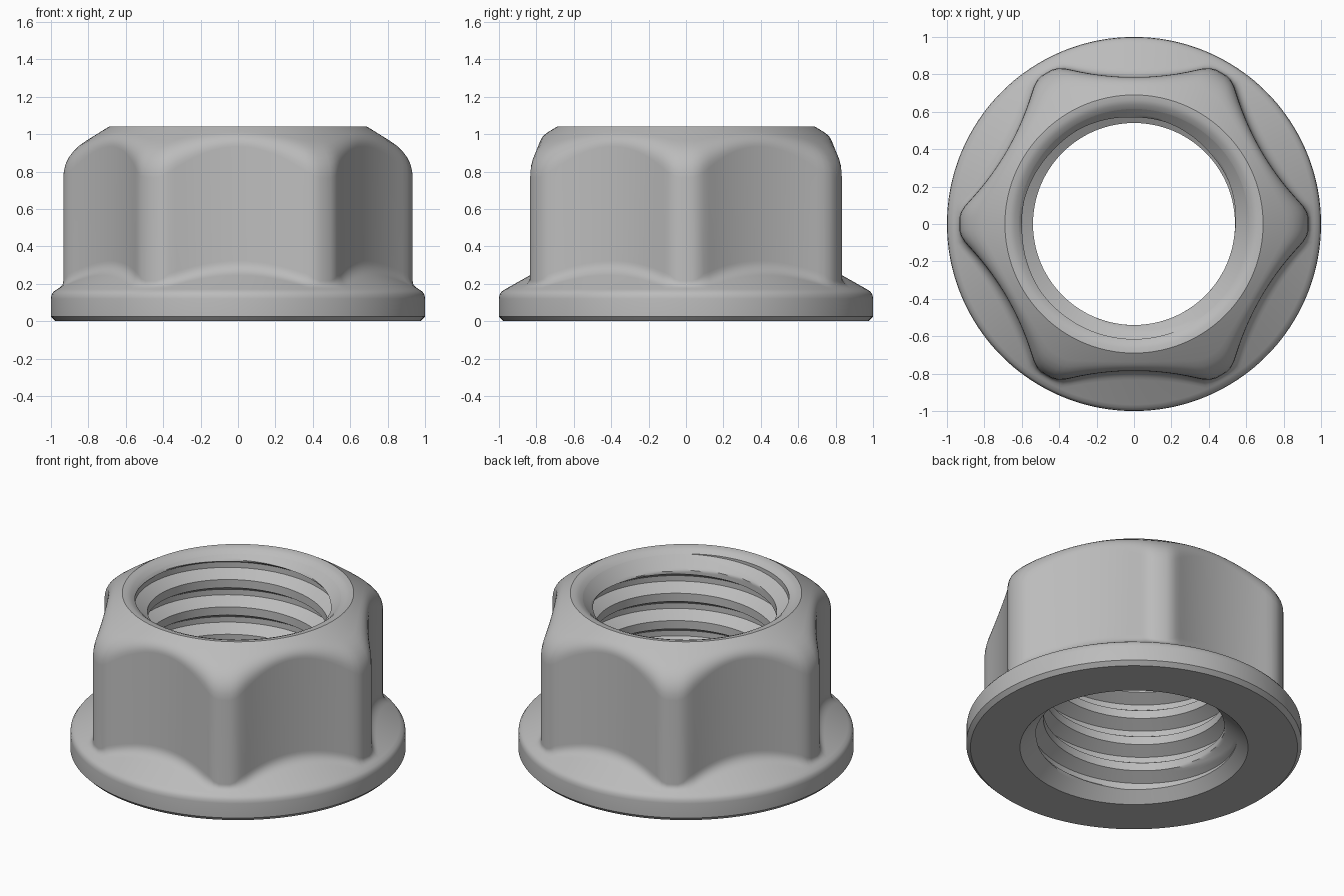
import bpy, bmesh
from math import sin, cos, tan, pi, sqrt, radians

cube = bpy.data.objects.get("Cube")
if cube:
    bpy.data.objects.remove(cube, do_unlink=True)

steel = bpy.data.materials.new("grey steel")
steel.use_nodes = True
steel.diffuse_color = (0.5, 0.5, 0.5, 1)
steel.node_tree.nodes["Principled BSDF"].inputs["Base Color"].default_value = (0.5, 0.5, 0.5, 1)

SEGMENTS = 180
MINOR, MAJOR, PITCH = 0.54, 0.615, 0.18   # thread
LOW, HIGH = 0.065, 1.01                   # ends of the threaded bore
TOP, TOP_RADIUS = 1.04, 0.69


def polar(r, angle, z):
    return (r * cos(angle), r * sin(angle), z)


def bezier(a, b, c, steps=6):
    for k in range(steps + 1):
        t = k / steps
        yield tuple((1 - t) ** 2 * p + 2 * t * (1 - t) * q + t * t * s
                    for p, q, s in zip(a, b, c))


def add_object(name, bm):
    bmesh.ops.remove_doubles(bm, verts=bm.verts, dist=0.0001)
    mesh = bpy.data.meshes.new(name)
    bm.to_mesh(mesh)
    bm.free()
    mesh.materials.append(steel)
    obj = bpy.data.objects.new(name, mesh)
    bpy.context.collection.objects.link(obj)
    bpy.ops.object.select_all(action='DESELECT')
    obj.select_set(True)
    bpy.context.view_layer.objects.active = obj
    bpy.ops.object.shade_smooth_by_angle(angle=radians(32))
    return obj


def hex_radius(angle):
    """Hexagon with slightly hollow sides and rounded corners."""
    local = (angle % (pi / 3)) - pi / 6
    hollow, middle = 0.35, 0.785
    t2 = max(tan(local) ** 2, 1e-6)
    y = (1 - sqrt(1 - 4 * hollow * middle * t2)) / (2 * hollow * t2)
    side, corner, blend = y / cos(local), 0.934, 0.04
    h = max(blend - abs(side - corner), 0) / blend
    return min(side, corner) - h * h * blend / 4


def outer_profile(angle):
    """Section of the body from the top lip, over the outside, to the bottom."""
    r = hex_radius(angle)
    pts = [(MAJOR, HIGH), (0.638, 1.029), (0.663, 1.038), (TOP_RADIUS, TOP)]
    # Domed chamfer running into the wall
    edge = TOP - 0.62 * (r - TOP_RADIUS)
    d = 0.5 * (r - TOP_RADIUS)
    pts += bezier((r - d, edge + 0.62 * d), (r, edge), (r, edge - d))
    # Fillet running from the wall onto the sloping flange
    foot = 0.175 + 0.56 * (0.96 - r)
    f = min(0.05, 0.96 - r)
    pts += bezier((r, foot + f), (r, foot), (r + f, foot - 0.56 * f))
    # Flange rim, underside and lower countersink
    pts += [(0.966, 0.171), (0.985, 0.159), (0.997, 0.142), (1, 0.12),
            (1, 0.025), (0.975, 0), (0.68, 0), (MAJOR, LOW)]
    return pts


# Flanged hexagonal body
bm = bmesh.new()
columns = []
for i in range(SEGMENTS):
    a = 2 * pi * i / SEGMENTS
    columns.append([bm.verts.new(polar(r, a, z)) for r, z in outer_profile(a)])
for i, here in enumerate(columns):
    there = columns[(i + 1) % SEGMENTS]
    for k in range(len(here) - 1):
        bm.faces.new((here[k], here[k + 1], there[k + 1], there[k]))
add_object("flanged_hex_body", bm)

# Right-handed internal thread, running out into the two countersinks
ROWS = 20
TURNS = 8


def bore_point(i, j):
    z = LOW - PITCH + PITCH * (i / SEGMENTS + j / ROWS)
    z = min(max(z, LOW), HIGH)
    ridge = abs(2 * (j % ROWS) / ROWS - 1)
    groove = min(max((0.7 - ridge) / 0.5, 0), 1)
    thread = MINOR + (MAJOR - MINOR) * groove
    countersink = MAJOR - min(z - LOW, HIGH - z)
    return polar(max(thread, countersink), 2 * pi * i / SEGMENTS, z)


bm = bmesh.new()
columns = [[bm.verts.new(bore_point(i, j)) for j in range(TURNS * ROWS)]
           for i in range(SEGMENTS + 1)]
for here, there in zip(columns, columns[1:]):
    for j in range(len(here) - 1):
        quad = (here[j], here[j + 1], there[j + 1], there[j])
        if max(v.co.z for v in quad) - min(v.co.z for v in quad) > 1e-6:
            bm.faces.new(quad)
add_object("threaded_bore", bm)
